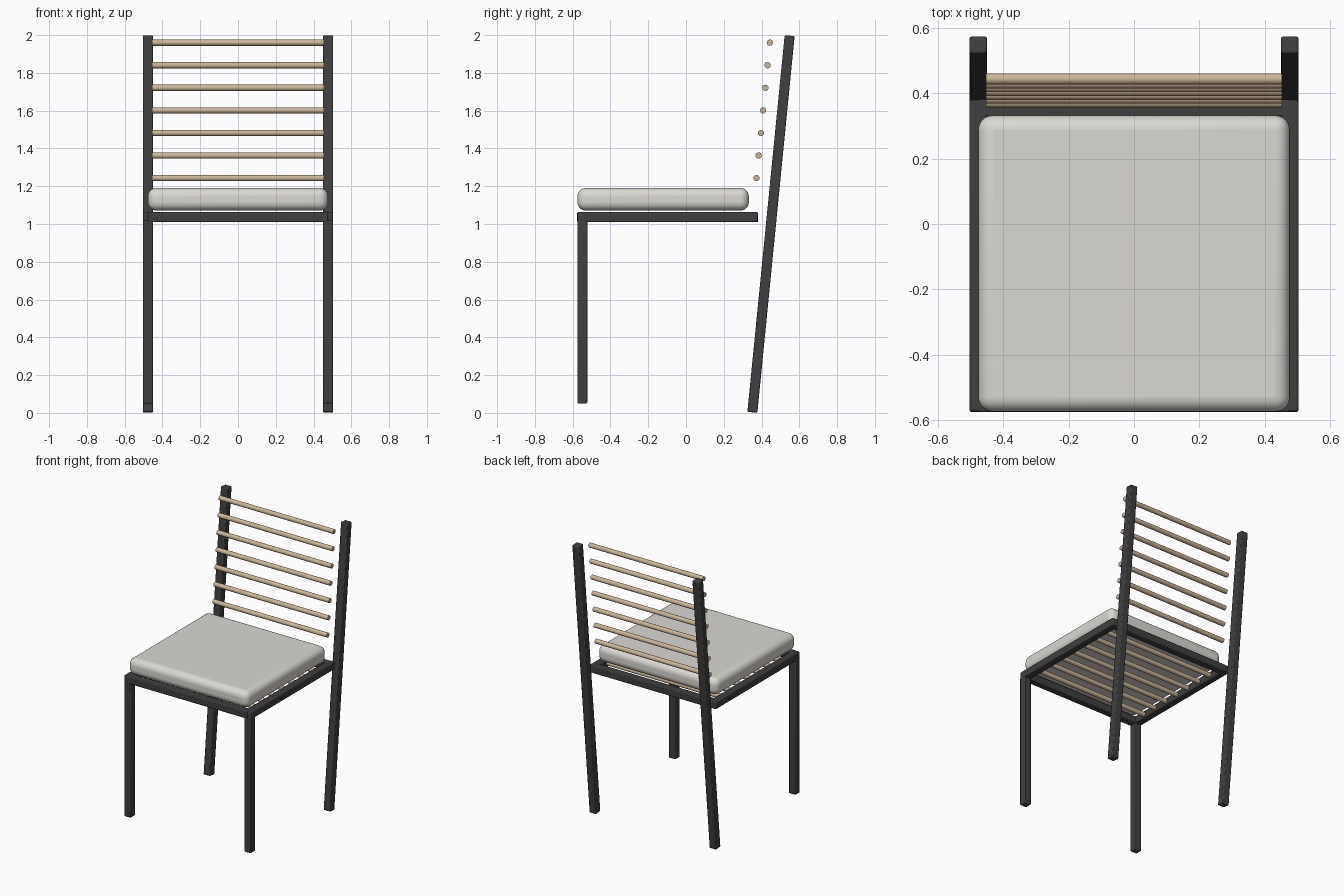
import bpy, math

if "Cube" in bpy.data.objects:
    bpy.data.objects.remove(bpy.data.objects["Cube"])


def material(name, rgb):
    m = bpy.data.materials.new(name)
    m.diffuse_color = (*rgb, 1)
    m.use_nodes = True
    m.node_tree.nodes["Principled BSDF"].inputs["Base Color"].default_value = m.diffuse_color
    return m


METAL = material("charcoal metal", (0.05, 0.05, 0.05))
WOOD = material("pale wood", (0.60, 0.47, 0.31))
FABRIC = material("light fabric", (0.70, 0.69, 0.65))


def finish(ob, name, mat):
    ob.name = name
    ob.data.materials.append(mat)
    bpy.ops.object.shade_smooth_by_angle(angle=math.radians(35))
    return ob


def box(name, center, size, mat, bevel, segments, tilt=0):
    bpy.ops.mesh.primitive_cube_add(size=1, location=center)
    ob = bpy.context.object
    ob.scale = size
    bpy.ops.object.transform_apply(location=False, rotation=False, scale=True)
    ob.rotation_euler.x = tilt
    mod = ob.modifiers.new("rounded edges", 'BEVEL')
    mod.width = bevel
    mod.segments = segments
    return finish(ob, name, mat)


def dowel(name, y, z, length):
    bpy.ops.mesh.primitive_cylinder_add(vertices=20, radius=0.0165, depth=length,
                                        location=(0, y, z),
                                        rotation=(0, math.pi / 2, 0))
    return finish(bpy.context.object, name, WOOD)


T = 0.053                      # tube thickness
TILT = math.radians(5.65)      # backward lean of the back posts

# Legs, back posts and side rails, mirrored left and right
for side, s in (("left", -1), ("right", 1)):
    x = s * 0.477
    box(f"back_post_{side}", (x, 0.45, 1.0), (T, T, 2.004), METAL, 0.006, 2, -TILT)
    box(f"front_leg_{side}", (x, -0.549, 0.535), (T, T, 0.97), METAL, 0.006, 2)
    box(f"side_rail_{side}", (x, -0.097, 1.036), (T, 0.954, T), METAL, 0.006, 2)

# Front and back seat rails
for name, y in (("front_rail", -0.55), ("back_rail", 0.355)):
    box(name, (0, y, 1.036), (0.954, T, T), METAL, 0.006, 2)

# Wooden dowels: ladder back and seat support
for i in range(7):
    dowel(f"back_dowel_{i + 1}", 0.373 + 0.0118 * i, 1.243 + 0.1195 * i, 0.908)
    dowel(f"seat_dowel_{i + 1}", -0.437 + 0.113 * i, 1.036, 0.91)

# Rounded seat cushion
box("seat_cushion", (0, -0.121, 1.131), (0.955, 0.908, 0.12), FABRIC, 0.045, 6)
